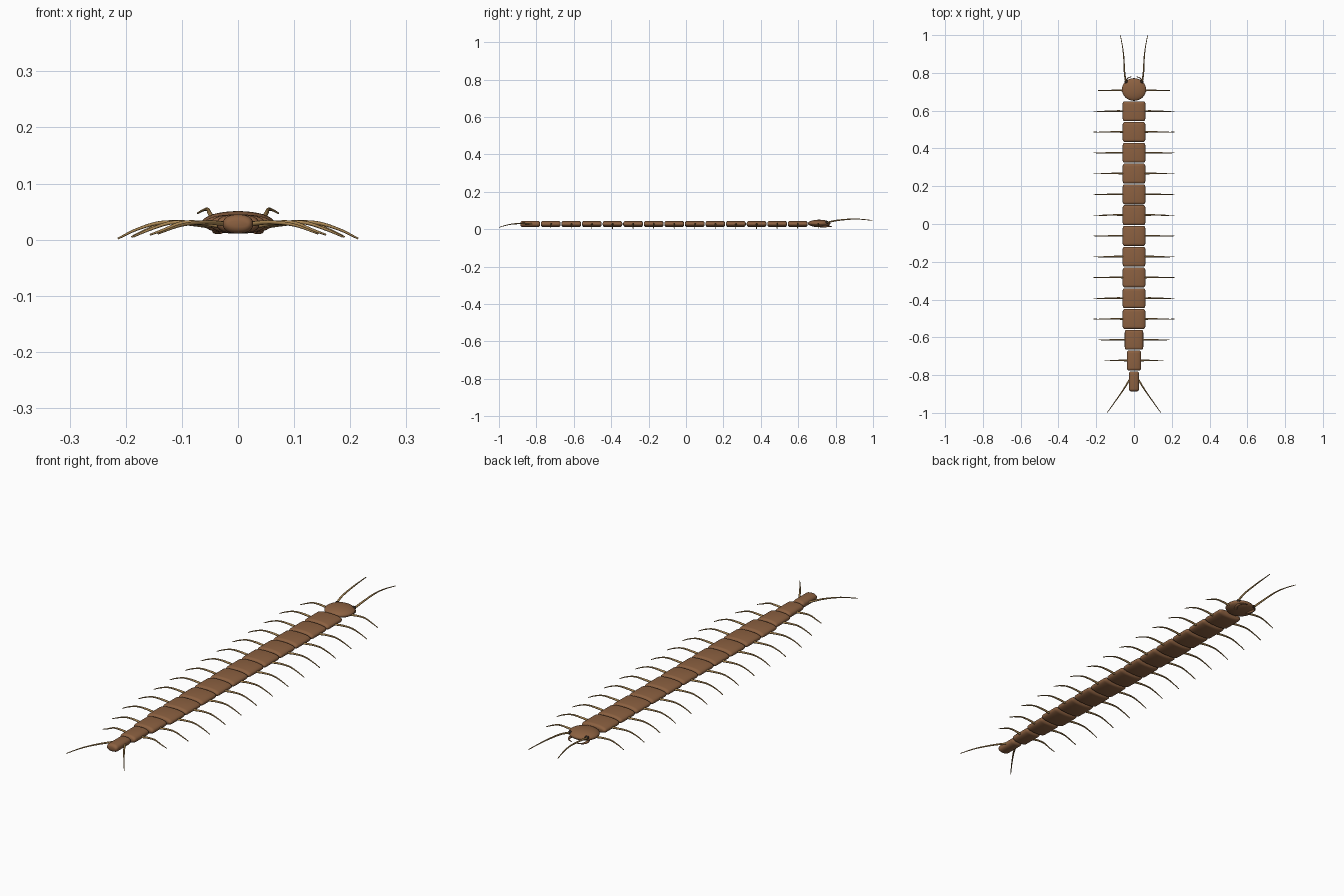
import bpy, bmesh, math
from mathutils import Vector

if "Cube" in bpy.data.objects:
    bpy.data.objects.remove(bpy.data.objects["Cube"])


def material(name, rgb):
    m = bpy.data.materials.new(name)
    m.diffuse_color = (*rgb, 1)
    m.use_nodes = True
    m.node_tree.nodes["Principled BSDF"].inputs["Base Color"].default_value = m.diffuse_color
    return m


SHELL = material("shell_brown", (0.26, 0.118, 0.052))
LEG = material("leg_tan", (0.40, 0.24, 0.085))
DARK = material("dark", (0.03, 0.02, 0.015))


def loft(name, rings, mat, angle=50):
    """Skin a list of equal-length point rings and cap both ends."""
    bm = bmesh.new()
    vs = [[bm.verts.new(p) for p in r] for r in rings]
    n = len(vs[0])
    for a, b in zip(vs, vs[1:]):
        for i in range(n):
            j = (i + 1) % n
            bm.faces.new((a[i], a[j], b[j], b[i]))
    bm.faces.new(vs[0])
    bm.faces.new(vs[-1])
    bmesh.ops.recalc_face_normals(bm, faces=bm.faces)
    me = bpy.data.meshes.new(name)
    bm.to_mesh(me)
    bm.free()
    me.materials.append(mat)
    ob = bpy.data.objects.new(name, me)
    bpy.context.collection.objects.link(ob)
    bpy.ops.object.select_all(action='DESELECT')
    ob.select_set(True)
    bpy.context.view_layer.objects.active = ob
    bpy.ops.object.shade_smooth_by_angle(angle=math.radians(angle))
    return ob


def smooth_path(pts, steps=5):
    """Catmull-Rom through the points."""
    p = [Vector(q) for q in pts]
    p = [2 * p[0] - p[1]] + p + [2 * p[-1] - p[-2]]
    out = []
    for a, b, c, d in zip(p, p[1:], p[2:], p[3:]):
        for k in range(steps):
            t = k / steps
            out.append(0.5 * (2 * b + (c - a) * t + (2 * a - 5 * b + 4 * c - d) * t * t
                              + (3 * b - a - 3 * c + d) * t ** 3))
    return out + [p[-2]]


def tube(name, pts, r0, r1, mat, sides=8):
    """Tapered round limb along a smooth path."""
    path = smooth_path(pts)
    last = len(path) - 1
    rings = []
    for i, c in enumerate(path):
        d = (path[min(i + 1, last)] - path[max(i - 1, 0)]).normalized()
        u = d.cross(Vector((0, 0, 1))).normalized()
        v = d.cross(u)
        r = r0 + (r1 - r0) * i / last
        rings.append([c + r * (u * math.cos(a) + v * math.sin(a))
                      for a in (2 * math.pi * k / sides for k in range(sides))])
    return loft(name, rings, mat)


def pair(name, pts, r0, r1, mat):
    for side, s in (("right", 1), ("left", -1)):
        tube(f"{name}_{side}", [(s * x, y, z) for x, y, z in pts], r0, r1, mat)


def segment(name, y, hw, hh=0.017, hl=0.0525, z=0.028):
    """Flattened oval body plate with rounded ends."""
    rings, n, r = [], 32, 0.014
    for front in (-1, 1):
        for deg in ((-90, -65, -40, -20, 0) if front < 0 else (0, 20, 40, 65, 90)):
            c, s = math.cos(math.radians(deg)), math.sin(math.radians(deg))
            w, h = hw - 0.009 * (1 - c), hh - 0.012 * (1 - c)
            ring = []
            for k in range(n):
                ca, sa = math.cos(2 * math.pi * k / n), math.sin(2 * math.pi * k / n)
                ring.append((w * math.copysign(abs(ca) ** 0.85, ca),
                             y + front * (hl - r) + r * s,
                             z + h * math.copysign(abs(sa) ** 0.85, sa)))
            rings.append(ring)
    return loft(name, rings, SHELL)


def ball(name, loc, size, mat, seg=32):
    bpy.ops.mesh.primitive_uv_sphere_add(segments=seg, ring_count=seg // 2, location=loc)
    ob = bpy.context.object
    ob.name = name
    ob.scale = size
    ob.data.materials.append(mat)
    bpy.ops.object.shade_smooth()
    return ob


# body plates, narrowing at the tail
for i in range(14):
    hw = {11: 0.049, 12: 0.038, 13: 0.027}.get(i, 0.060)
    segment(f"body_segment_{i + 1}", 0.597 - 0.11 * i, hw)

# walking legs, first pair on the head
for i in range(14):
    y = 0.707 - 0.11 * i
    reach = {0: 0.19, 12: 0.187, 13: 0.157}.get(i, 0.214)
    base = {12: 0.040, 13: 0.030}.get(i, 0.05)
    tip_z = 0.002 + (0.214 - reach) * 0.12
    L = reach - base
    pair(f"leg_{i + 1}", [(base, y, 0.025), (base + 0.28 * L, y + 0.001, 0.030),
                          (base + 0.55 * L, y, 0.030), (base + 0.8 * L, y - 0.001, 0.018),
                          (reach, y, tip_z)], 0.0050, 0.0016, LEG)

# trailing tail legs
pair("tail_leg", [(0.015, -0.81, 0.027), (0.055, -0.875, 0.031),
                  (0.10, -0.94, 0.026), (0.142, -0.998, 0.011)], 0.0048, 0.0016, LEG)

# head and eyes
ball("head", (0, 0.712, 0.031), (0.064, 0.060, 0.020), SHELL)
for side, s in (("right", 1), ("left", -1)):
    ball(f"eye_{side}", (s * 0.041, 0.752, 0.036), (0.009, 0.009, 0.008), DARK, 16)

# antennae
pair("antenna", [(0.042, 0.745, 0.033), (0.050, 0.80, 0.046), (0.054, 0.88, 0.054),
                 (0.061, 0.94, 0.053), (0.072, 0.998, 0.047)], 0.0048, 0.0016, LEG)

# venom claws under the head
pair("claw", [(0.030, 0.718, 0.018), (0.041, 0.748, 0.016), (0.035, 0.770, 0.015),
              (0.014, 0.780, 0.014)], 0.0075, 0.0015, SHELL)
